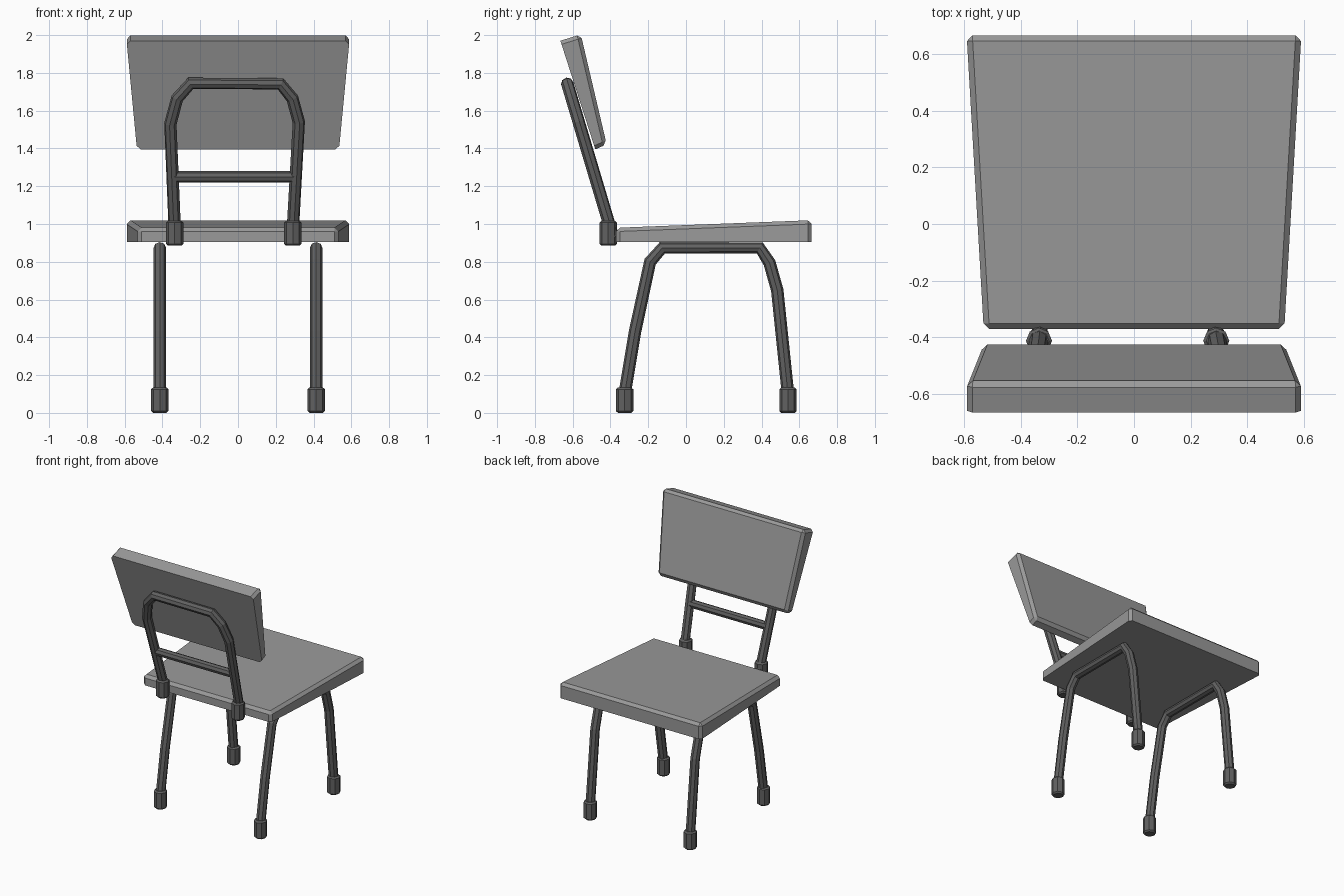
import bpy, bmesh
from mathutils import Vector

cube = bpy.data.objects.get("Cube")
if cube:
    bpy.data.objects.remove(cube, do_unlink=True)


def material(name, v):
    m = bpy.data.materials.new(name)
    m.use_nodes = True
    m.diffuse_color = (v, v, v, 1)
    m.node_tree.nodes["Principled BSDF"].inputs["Base Color"].default_value = (v, v, v, 1)
    return m


PANEL = material("light grey panel", 0.32)
METAL = material("dark grey metal", 0.12)


def add(name, mesh, mat):
    mesh.materials.clear()
    mesh.materials.append(mat)
    ob = bpy.data.objects.new(name, mesh)
    bpy.context.collection.objects.link(ob)
    return ob


def from_bmesh(name, bm, mat):
    bmesh.ops.recalc_face_normals(bm, faces=bm.faces)
    mesh = bpy.data.meshes.new(name)
    bm.to_mesh(mesh)
    bm.free()
    return add(name, mesh, mat)


def slab(name, profile, half_widths, bevel=0.02):
    """Wedge panel: profile is base narrow, base wide, top wide, top narrow in (y, z)."""
    bm = bmesh.new()
    narrow, wide = half_widths
    sides = []
    for s in (-1, 1):
        sides.append([bm.verts.new((s * w, y, z))
                      for (y, z), w in zip(profile, (narrow, wide, wide, narrow))])
    left, right = sides
    bm.faces.new(left)
    bm.faces.new(right[::-1])
    for i in range(4):
        j = (i + 1) % 4
        bm.faces.new((left[i], right[i], right[j], left[j]))
    bmesh.ops.recalc_face_normals(bm, faces=bm.faces)
    base = set(left[:2] + right[:2])
    edges = [e for e in bm.edges if not all(v in base for v in e.verts)]
    bmesh.ops.bevel(bm, geom=edges, offset=bevel, segments=1, affect='EDGES')
    return from_bmesh(name, bm, PANEL)


def tube(name, points, radius=0.033):
    """Eight-sided pipe along a path."""
    cu = bpy.data.curves.new(name, 'CURVE')
    cu.dimensions = '3D'
    cu.bevel_depth = radius
    cu.bevel_resolution = 2
    cu.use_fill_caps = True
    sp = cu.splines.new('POLY')
    sp.points.add(len(points) - 1)
    for p, co in zip(sp.points, points):
        p.co = (*co, 1)
    sp.use_smooth = False
    tmp = bpy.data.objects.new(name + "_path", cu)
    mesh = bpy.data.meshes.new_from_object(tmp)
    bpy.data.objects.remove(tmp)
    bpy.data.curves.remove(cu)
    mesh.shade_flat()
    return add(name, mesh, METAL)


def sleeve(name, x, y, z0, z1, radius=0.046):
    """Short eight-sided cap with chamfered rims."""
    bm = bmesh.new()
    bmesh.ops.create_cone(bm, cap_ends=True, segments=8, radius1=radius,
                          radius2=radius, depth=z1 - z0)
    rims = [e for e in bm.edges if abs(e.verts[0].co.z - e.verts[1].co.z) < 1e-5]
    bmesh.ops.bevel(bm, geom=rims, offset=0.01, segments=1, affect='EDGES')
    bmesh.ops.translate(bm, verts=bm.verts, vec=Vector((x, y, (z0 + z1) / 2)))
    return from_bmesh(name, bm, METAL)


# Seat and backrest panels
slab("seat", [(-0.37, 0.905), (0.665, 0.905), (0.665, 1.02), (-0.37, 0.98)], (0.53, 0.59))
slab("backrest", [(-0.48, 1.395), (-0.665, 1.97), (-0.557, 2.004), (-0.42, 1.422)], (0.535, 0.59))

# Bent side legs with feet
leg_path = [(-0.325, 0.1), (-0.27, 0.43), (-0.19, 0.8), (-0.125, 0.874),
            (0.39, 0.874), (0.442, 0.795), (0.483, 0.65), (0.54, 0.1)]
for side, x in (("right", -0.414), ("left", 0.414)):
    tube(side + "_legs", [(x, y, z) for y, z in leg_path])
    sleeve(side + "_rear_foot", x, -0.325, 0, 0.135)
    sleeve(side + "_front_foot", x, 0.54, 0, 0.135)


# Leaning back frame with crossbar and sockets
def lean(x, z):
    return (x, -0.41 - (z - 1.01) * 0.298, z)


frame_path = [(-0.333, 0.93), (-0.358, 1.53), (-0.322, 1.665), (-0.25, 1.745),
              (0.225, 1.742), (0.288, 1.665), (0.322, 1.54), (0.288, 0.93)]
tube("back_frame", [lean(x, z) for x, z in frame_path])
tube("back_crossbar", [lean(-0.345, 1.25), lean(0.305, 1.25)], 0.03)
for side, x in (("right", -0.335), ("left", 0.29)):
    sleeve(side + "_back_socket", x, -0.412, 0.885, 1.017)
